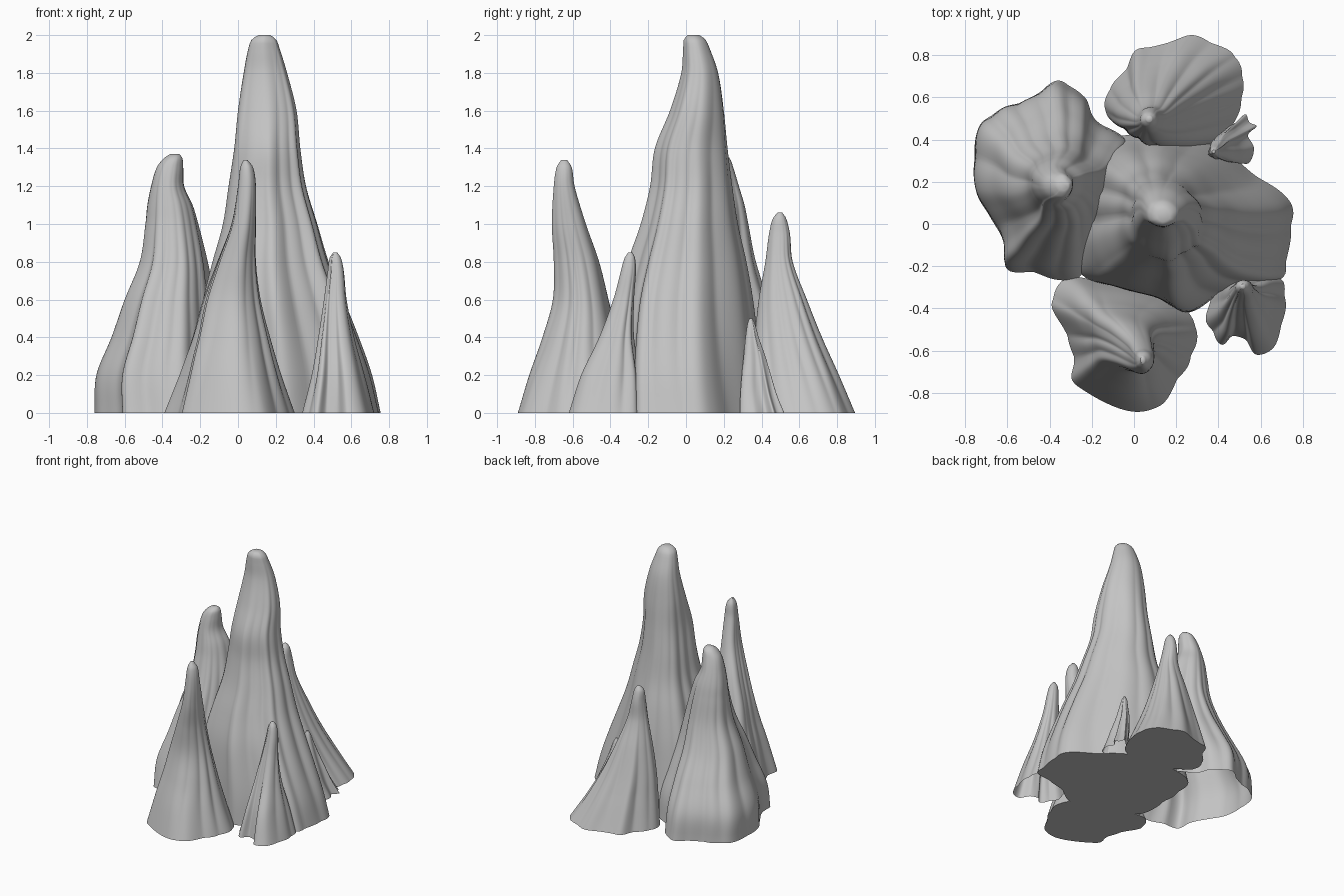
import bpy, bmesh, math, random
from mathutils import Vector

random.seed(4)
SEG, RINGS = 144, 56

stone = bpy.data.materials.new("grey stone")
stone.diffuse_color = (0.55, 0.55, 0.55, 1)


def hermite(xs, ys, x):
    """Smooth curve through the points (xs, ys)."""
    n = len(xs)
    i = max(0, min(n - 2, sum(1 for v in xs if v <= x) - 1))

    def slope(k):
        a, b = max(0, k - 1), min(n - 1, k + 1)
        return (ys[b] - ys[a]) / (xs[b] - xs[a])
    h = xs[i + 1] - xs[i]
    t = (x - xs[i]) / h
    return ((2*t**3 - 3*t**2 + 1) * ys[i] + (t**3 - 2*t*t + t) * h * slope(i)
            + (3*t*t - 2*t**3) * ys[i + 1] + (t**3 - t*t) * h * slope(i + 1))


def closed_curve(points, count):
    """Closed Catmull-Rom curve through the outline points."""
    p = [Vector(q) for q in points]
    n, out = len(p), []
    for k in range(count):
        f = k * n / count
        i, t = int(f), f - int(f)
        a, b, c, d = (p[(i + j) % n] for j in (-1, 0, 1, 2))
        out.append(0.5 * (2*b + (c - a)*t + (2*a - 5*b + 4*c - d)*t*t
                          + (3*b - a - 3*c + d)*t**3))
    return out


def spire(name, outline, rows, flutes, depth, capped):
    """rows: z, x min, x max, y min, y max; outline: foot seen from above."""
    zs = [r[0] for r in rows]
    top = zs[-1]
    foot = closed_curve(outline, SEG)
    x0, x1, y0, y1 = rows[0][1:]
    unit = [Vector(((p.x - (x0 + x1)/2) / ((x1 - x0)/2),
                    (p.y - (y0 + y1)/2) / ((y1 - y0)/2))) for p in foot]
    ph, ph2 = random.uniform(0, 6), random.uniform(0, 6)
    bm = bmesh.new()
    rings = []
    for j in range(RINGS + 1):
        t = 1 - (1 - j / RINGS) ** 1.3
        z = top * t
        box = [hermite(zs, [r[c] for r in rows], z) for c in (1, 2, 3, 4)]
        w = 0.15 + 0.85 * (1 - t) ** 0.8
        amp = depth * (0.4 + 0.6 * min(1, t * 4)) * min(1, (1 - t) * 2.5)
        pts = []
        for u in unit:
            a = math.atan2(u.y, u.x)
            b = a + 0.25 * math.sin(2*a + ph) + 0.12 * math.sin(3*t + ph2)
            groove = math.sqrt(math.sin(flutes * b / 2 + ph) ** 2 + 0.02) - 0.6
            groove *= 0.75 + 0.25 * math.sin(2*b + ph2)
            groove += 0.3 * math.sin(3*b + ph2 + t)
            q = u * w + Vector((math.cos(a), math.sin(a))) * (1 - w)
            pts.append(q * (1 + amp * groove))
        # fit the ring exactly into its silhouette box
        lx, hx = min(p.x for p in pts), max(p.x for p in pts)
        ly, hy = min(p.y for p in pts), max(p.y for p in pts)
        rings.append([bm.verts.new((
            box[0] + (p.x - lx) / (hx - lx) * (box[1] - box[0]),
            box[2] + (p.y - ly) / (hy - ly) * (box[3] - box[2]), z)) for p in pts])
    for lo, hi in zip(rings, rings[1:]):
        for k in range(SEG):
            m = (k + 1) % SEG
            bm.faces.new((lo[k], lo[m], hi[m], hi[k]))
    bm.faces.new(rings[-1])
    if capped:
        bm.faces.new(rings[0][::-1])
    for f in bm.faces:
        f.smooth = True
    me = bpy.data.meshes.new(name)
    bm.to_mesh(me)
    bm.free()
    me.materials.append(stone)
    ob = bpy.data.objects.new(name, me)
    bpy.context.collection.objects.link(ob)
    bpy.ops.object.select_all(action='DESELECT')
    ob.select_set(True)
    bpy.context.view_layer.objects.active = ob
    bpy.ops.object.shade_smooth_by_angle(angle=math.radians(60))


# tall central spire
spire("main_spire",
      [(.76, .05), (.7, .15), (.55, .26), (.42, .36), (.27, .43), (.1, .44), (-.08, .41),
       (-.22, .35), (-.27, .16), (-.28, -.08), (-.25, -.25), (-.08, -.3), (.1, -.34),
       (.25, -.42), (.42, -.33), (.58, -.29), (.72, -.25), (.74, -.1)],
      [(0, -.28, .755, -.42, .44), (.2, -.25, .71, -.415, .405), (.4, -.22, .64, -.4, .38),
       (.6, -.185, .56, -.37, .355), (.8, -.135, .48, -.31, .32), (1, -.08, .42, -.24, .275),
       (1.2, -.05, .36, -.19, .245), (1.4, -.02, .33, -.165, .22), (1.6, 0, .31, -.085, .2),
       (1.8, .03, .26, -.025, .17), (1.93, .055, .22, -.015, .125), (1.98, .075, .2, -.01, .1),
       (2, .11, .17, .01, .07)], 12, .08, True)

# left spire with a hooked tip
spire("left_spire",
      [(-.02, .35), (-.06, .42), (-.18, .5), (-.23, .6), (-.35, .68), (-.49, .59),
       (-.62, .54), (-.72, .47), (-.76, .3), (-.74, .15), (-.68, .04), (-.61, -.1),
       (-.59, -.21), (-.45, -.23), (-.32, -.27), (-.23, -.23), (-.17, -.08), (-.09, .12)],
      [(0, -.76, -.02, -.27, .68), (.2, -.75, -.04, -.22, .65), (.4, -.67, -.08, -.15, .55),
       (.6, -.6, -.12, -.08, .44), (.8, -.52, -.16, -.01, .37), (1, -.49, -.21, .05, .33),
       (1.1, -.48, -.24, .07, .31), (1.2, -.46, -.285, .09, .28), (1.3, -.43, -.29, .11, .25),
       (1.35, -.39, -.295, .13, .23), (1.37, -.36, -.31, .16, .2)], 12, .08, False)

# front spire
spire("front_spire",
      [(.3, -.5), (.24, -.4), (.12, -.33), (-.1, -.29), (-.3, -.26), (-.39, -.37),
       (-.33, -.5), (-.28, -.64), (-.28, -.75), (-.12, -.85), (.02, -.89), (.13, -.86),
       (.2, -.75), (.27, -.63)],
      [(0, -.39, .3, -.89, -.25), (.2, -.31, .23, -.83, -.3), (.4, -.24, .17, -.76, -.36),
       (.6, -.185, .12, -.705, -.41), (.8, -.11, .095, -.7, -.46), (1, -.035, .095, -.71, -.53),
       (1.2, 0, .095, -.7, -.59), (1.3, .012, .08, -.685, -.605), (1.34, .03, .05, -.66, -.63)],
      10, .08, True)

# back spire
spire("back_spire",
      [(.52, .68), (.48, .8), (.4, .85), (.28, .9), (.18, .88), (.08, .85), (0, .83),
       (-.05, .74), (-.12, .65), (-.14, .54), (-.06, .46), (.08, .39), (.25, .36),
       (.42, .42), (.49, .53)],
      [(0, -.14, .52, .355, .895), (.2, -.11, .4, .355, .81), (.4, -.08, .3, .365, .72),
       (.6, -.04, .22, .385, .64), (.8, .005, .155, .42, .565), (.95, .025, .12, .44, .55),
       (1.03, .035, .105, .46, .53), (1.06, .06, .085, .485, .51)], 12, .08, True)

# small right spire
spire("right_spire",
      [(.72, -.36), (.7, -.26), (.58, -.24), (.46, -.27), (.38, -.32), (.34, -.44),
       (.37, -.51), (.42, -.57), (.47, -.53), (.53, -.55), (.58, -.62), (.66, -.59),
       (.7, -.5)],
      [(0, .34, .72, -.62, -.24), (.2, .39, .67, -.555, -.245), (.4, .425, .615, -.46, -.275),
       (.6, .455, .575, -.385, -.275), (.75, .475, .56, -.345, -.265),
       (.82, .485, .545, -.325, -.27), (.85, .505, .525, -.305, -.285)], 8, .12, False)

# smallest spire at the back right
spire("tiny_spire",
      [(.57, .36), (.54, .42), (.58, .46), (.55, .48), (.53, .52), (.48, .48), (.42, .44),
       (.36, .38), (.35, .34), (.42, .31), (.48, .3), (.54, .285)],
      [(0, .35, .58, .285, .52), (.1, .35, .53, .288, .48), (.2, .35, .49, .295, .45),
       (.3, .35, .45, .305, .42), (.4, .355, .42, .315, .385), (.47, .36, .4, .325, .365),
       (.5, .37, .385, .335, .35)], 8, .12, False)
